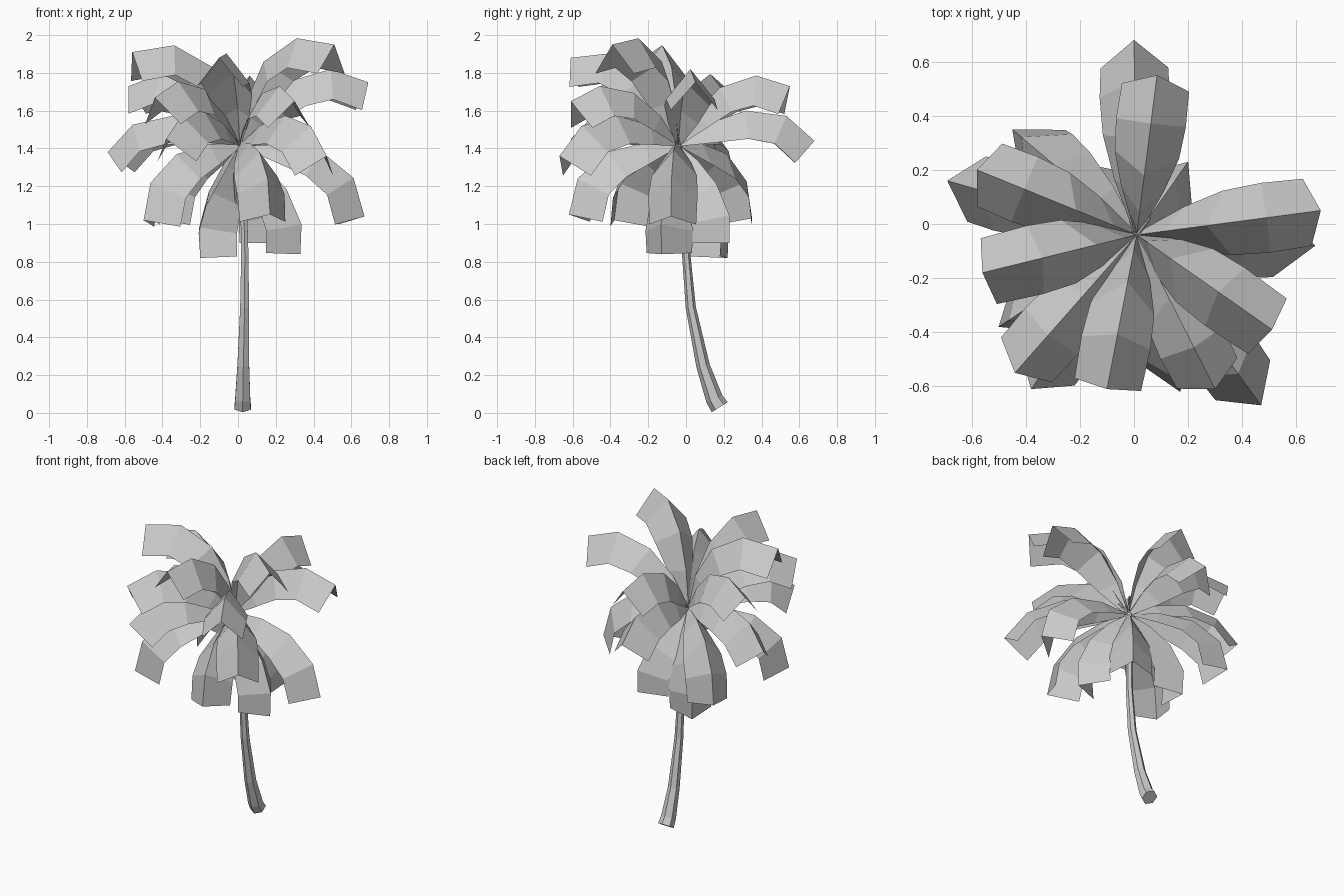
import bpy, bmesh, math, random
from mathutils import Vector

cube = bpy.data.objects.get("Cube")
if cube:
    bpy.data.objects.remove(cube)

grey = bpy.data.materials.new("light_grey")
grey.use_nodes = True
COLOUR = (0.6, 0.6, 0.6, 1)
grey.diffuse_color = COLOUR
grey.node_tree.nodes["Principled BSDF"].inputs["Base Color"].default_value = COLOUR

UP = Vector((0, 0, 1))
CROWN = Vector((0.01, -0.04, 1.42))


def finish(name, bm):
    mesh = bpy.data.meshes.new(name)
    bm.to_mesh(mesh)
    bm.free()
    mesh.materials.append(grey)
    obj = bpy.data.objects.new(name, mesh)
    bpy.context.collection.objects.link(obj)
    return obj


def tube(name, path, radii, sides):
    """Low-poly tube whose rings stand square to the path."""
    bm = bmesh.new()
    rings = []
    for i, p in enumerate(path):
        along = (path[min(i + 1, len(path) - 1)] - path[max(i - 1, 0)]).normalized()
        u = along.orthogonal().normalized()
        if abs(along.z) > 0.3:
            u = Vector((1, 0, 0)).cross(along).normalized()
        v = along.cross(u)
        angles = [math.tau * k / sides for k in range(sides)]
        rings.append([bm.verts.new(p + radii[i] * (u * math.cos(a) + v * math.sin(a)))
                      for a in angles])
    for a, b in zip(rings, rings[1:]):
        for k in range(sides):
            n = (k + 1) % sides
            bm.faces.new((a[k], a[n], b[n], b[k]))
    bm.faces.new(rings[0][::-1])
    bm.faces.new(rings[-1])
    bmesh.ops.recalc_face_normals(bm, faces=bm.faces)
    return finish(name, bm)


# Midrib shape: distance along, rise, half width, fold depth
RIB = [(0, 0, 0.01, 0.01), (0.22, 0.14, 0.08, 0.11), (0.5, 0.225, 0.12, 0.15),
       (0.8, 0.18, 0.13, 0.16), (1, 0, 0.125, 0.155)]


def frond(name, tip, bulge):
    """Leaf folded along its midrib, arching from the crown to the tip."""
    reach = Vector(tip) - CROWN
    length = reach.length
    axis = reach.normalized()
    side = UP.cross(axis).normalized()
    lift = axis.cross(side)
    ribs = [CROWN + length * (axis * s + lift * h * bulge) for s, h, _, _ in RIB]
    bm = bmesh.new()
    rows = []
    for i, p in enumerate(ribs):
        along = (ribs[min(i + 1, len(ribs) - 1)] - ribs[max(i - 1, 0)]).normalized()
        normal = along.cross(side)
        width, depth = RIB[i][2:]
        rows.append([bm.verts.new(p + side * width * s - normal * depth * abs(s))
                     for s in (-1, 0, 1)])
    for a, b in zip(rows, rows[1:]):
        for k in (0, 1):
            bm.faces.new((a[k], b[k], b[k + 1], a[k + 1]))
    bmesh.ops.recalc_face_normals(bm, faces=bm.faces)
    return finish(name, bm)


# Leaning trunk
trunk_path = [Vector(p) for p in ((0.025, 0.178, 0.03), (0.025, 0.15, 0.075),
                                  (0.028, 0.09, 0.25), (0.035, 0.025, 0.56),
                                  (0.036, 0.0, 0.85), (0.03, -0.01, 1.1), CROWN)]
tube("trunk", trunk_path, (0.05, 0.046, 0.036, 0.027, 0.022, 0.02, 0.022), 6)

# Fronds by tier: arch strength and tip positions
TIERS = {
    "top_frond": (1.27, [(0.51, -0.39, 1.95), (-0.56, -0.18, 1.91)]),
    "upper_frond": (1.1, [(0.085, 0.55, 1.73), (0.69, 0.05, 1.75), (-0.1, -0.61, 1.88),
                          (-0.58, 0.2, 1.73), (-0.44, -0.55, 1.67), (0.3, -0.61, 1.65)]),
    "middle_frond": (1.05, [(0, 0.68, 1.44), (0.47, -0.67, 1.36), (-0.38, -0.61, 1.45),
                            (-0.69, 0.16, 1.38)]),
    "lower_frond": (1.08, [(0.67, -0.08, 1.04), (0.17, -0.62, 1.05), (-0.5, -0.38, 1.02),
                           (-0.45, 0.35, 1.03)]),
    "hanging_frond": (0.7, [(-0.2, 0.22, 0.82), (0.33, -0.13, 0.84), (0.2, 0.23, 0.9)]),
}
for tier, (bulge, tips) in TIERS.items():
    for n, tip in enumerate(tips, 1):
        frond(f"{tier}_{n}", tip, bulge)

# Small shoots at the heart of the crown
random.seed(3)
for n in range(7):
    a = math.tau * n / 7
    out = Vector((math.cos(a), math.sin(a), random.uniform(0.3, 1.3)))
    end = CROWN + out * 0.08
    tube(f"shoot_{n + 1}", [CROWN, end], (0.01, 0.004), 4)
